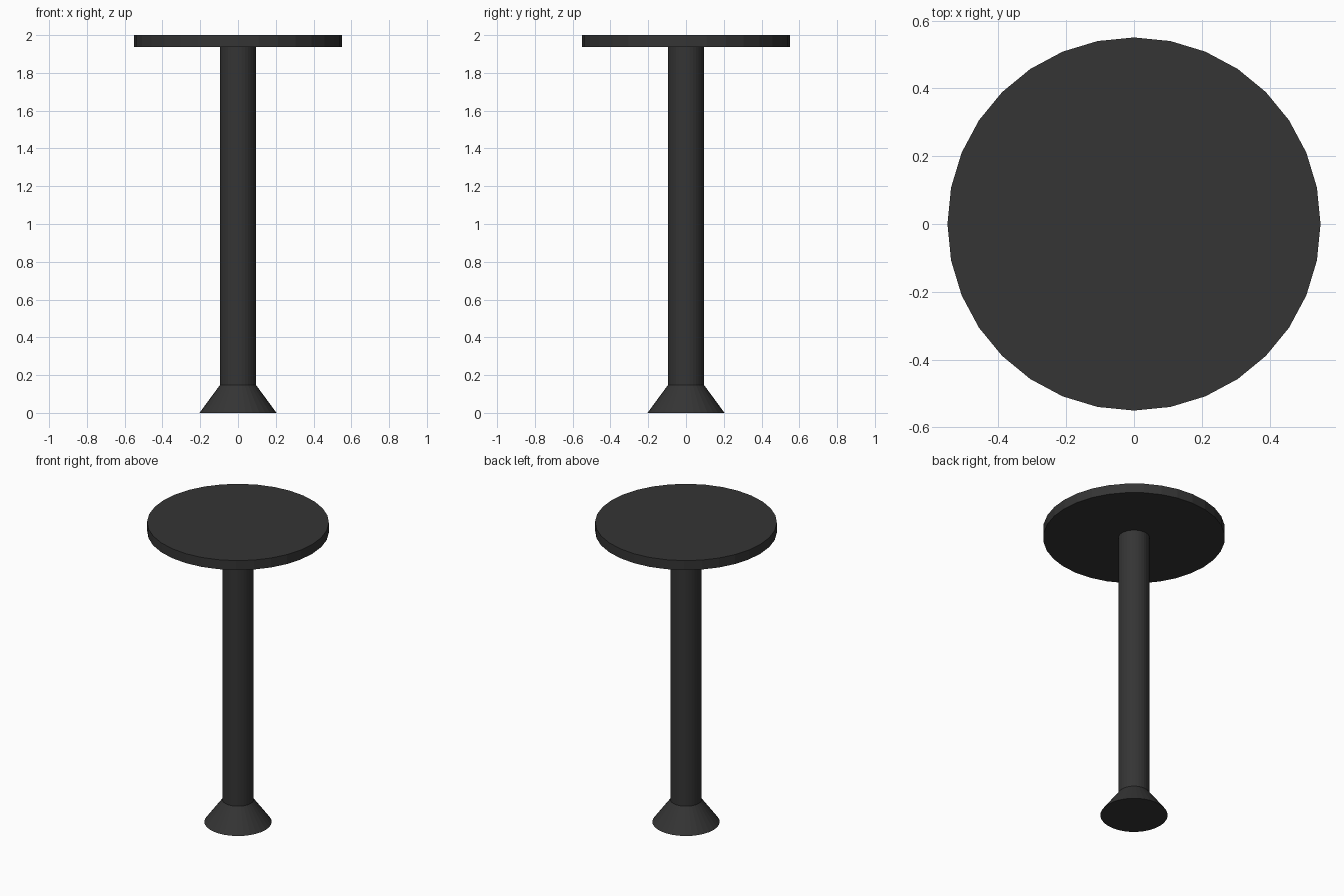
import bpy

if "Cube" in bpy.data.objects:
    bpy.data.objects.remove(bpy.data.objects["Cube"])

SIDES = 32

dark = bpy.data.materials.new("dark_metal")
dark.diffuse_color = (0.035, 0.035, 0.035, 1)
dark.use_nodes = True
dark.node_tree.nodes["Principled BSDF"].inputs["Base Color"].default_value = dark.diffuse_color


def turned_part(name, r_bottom, r_top, z_bottom, z_top):
    """Flat-sided round part between two heights."""
    bpy.ops.mesh.primitive_cone_add(
        vertices=SIDES, radius1=r_bottom, radius2=r_top,
        depth=z_top - z_bottom, location=(0, 0, (z_bottom + z_top) / 2))
    part = bpy.context.object
    part.name = name
    part.data.materials.append(dark)
    return part


# Flared foot
turned_part("foot", 0.204, 0.095, 0.0, 0.148)
# Straight column
turned_part("column", 0.095, 0.095, 0.148, 1.937)
# Round top
turned_part("round_top", 0.55, 0.55, 1.937, 2.0)
